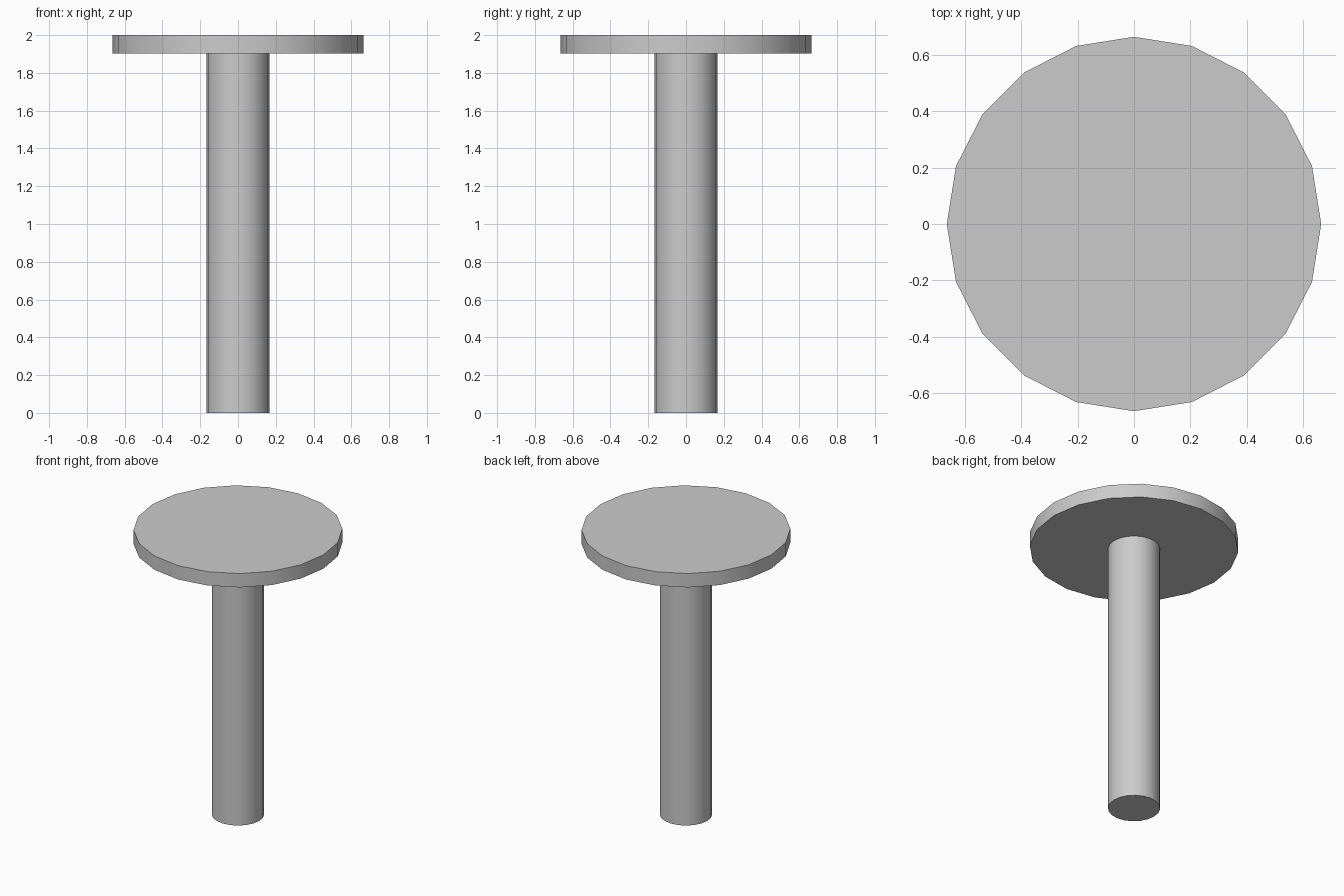
import bpy
import math

if "Cube" in bpy.data.objects:
    bpy.data.objects.remove(bpy.data.objects["Cube"])

SIDES = 20


def add_disc(name, radius, z0, z1):
    """Upright cylinder between two heights, first corner on the +x/+y axes."""
    bpy.ops.mesh.primitive_cylinder_add(
        vertices=SIDES, radius=radius, depth=z1 - z0,
        location=(0, 0, (z0 + z1) / 2))
    obj = bpy.context.object
    obj.name = name
    bpy.ops.object.shade_smooth_by_angle(angle=math.radians(30))
    return obj


# Stem standing on the ground
add_disc("stem", 0.166, 0.0, 1.903)

# Flat round top plate
add_disc("round_top", 0.664, 1.903, 2.0)
